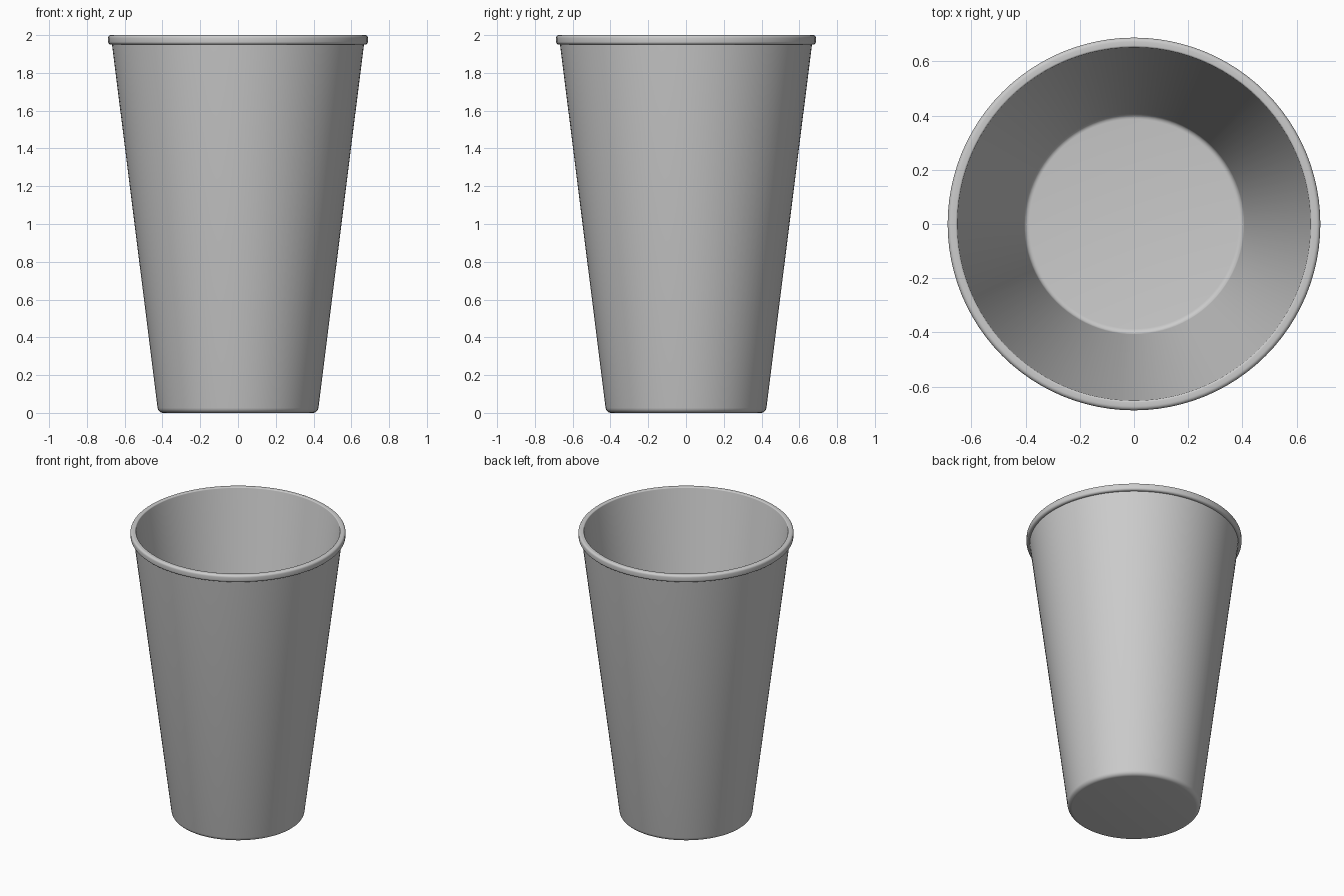
import bpy, bmesh, math

cube = bpy.data.objects.get("Cube")
if cube:
    bpy.data.objects.remove(cube, do_unlink=True)

SEGMENTS = 96

grey = bpy.data.materials.new("plain grey")
grey.use_nodes = True
colour = (0.6, 0.6, 0.6, 1)
grey.diffuse_color = colour
grey.node_tree.nodes["Principled BSDF"].inputs["Base Color"].default_value = colour


def arc(r, z, radius, start, end, steps=5):
    """Profile points along a rounded corner, angles in degrees."""
    angles = [math.radians(start + (end - start) * i / steps) for i in range(steps + 1)]
    return [(r + radius * math.cos(a), z + radius * math.sin(a)) for a in angles]


# Closed wall section: underside, outer wall, rolled rim, inner wall, floor
profile = [(0, 0)]
profile += arc(0.396, 0.03, 0.03, -90, -7)      # outer base corner
profile += [(0.667, 1.95)]                      # outer wall up to the rim
profile += arc(0.673, 1.965, 0.015, -90, 0)     # rim lower edge
profile += arc(0.673, 1.985, 0.015, 0, 90)      # rim upper edge
profile += arc(0.659, 1.993, 0.007, 90, 173)    # rim inner lip
profile += arc(0.387, 0.035, 0.02, -7, -90)     # inner floor corner
profile += [(0, 0.015)]

# Spin the section into the cup
bm = bmesh.new()
verts = [bm.verts.new((r, 0, z)) for r, z in profile]
edges = [bm.edges.new(pair) for pair in zip(verts, verts[1:])]
bmesh.ops.spin(bm, geom=verts + edges, cent=(0, 0, 0), axis=(0, 0, 1),
               angle=math.tau, steps=SEGMENTS, use_duplicate=False)
bmesh.ops.remove_doubles(bm, verts=bm.verts, dist=0.0002)
bmesh.ops.recalc_face_normals(bm, faces=bm.faces)
mesh = bpy.data.meshes.new("cup")
bm.to_mesh(mesh)
bm.free()
mesh.materials.append(grey)

cup = bpy.data.objects.new("cup", mesh)
bpy.context.collection.objects.link(cup)
bpy.context.view_layer.objects.active = cup
cup.select_set(True)
bpy.ops.object.shade_smooth_by_angle(angle=math.radians(35))
